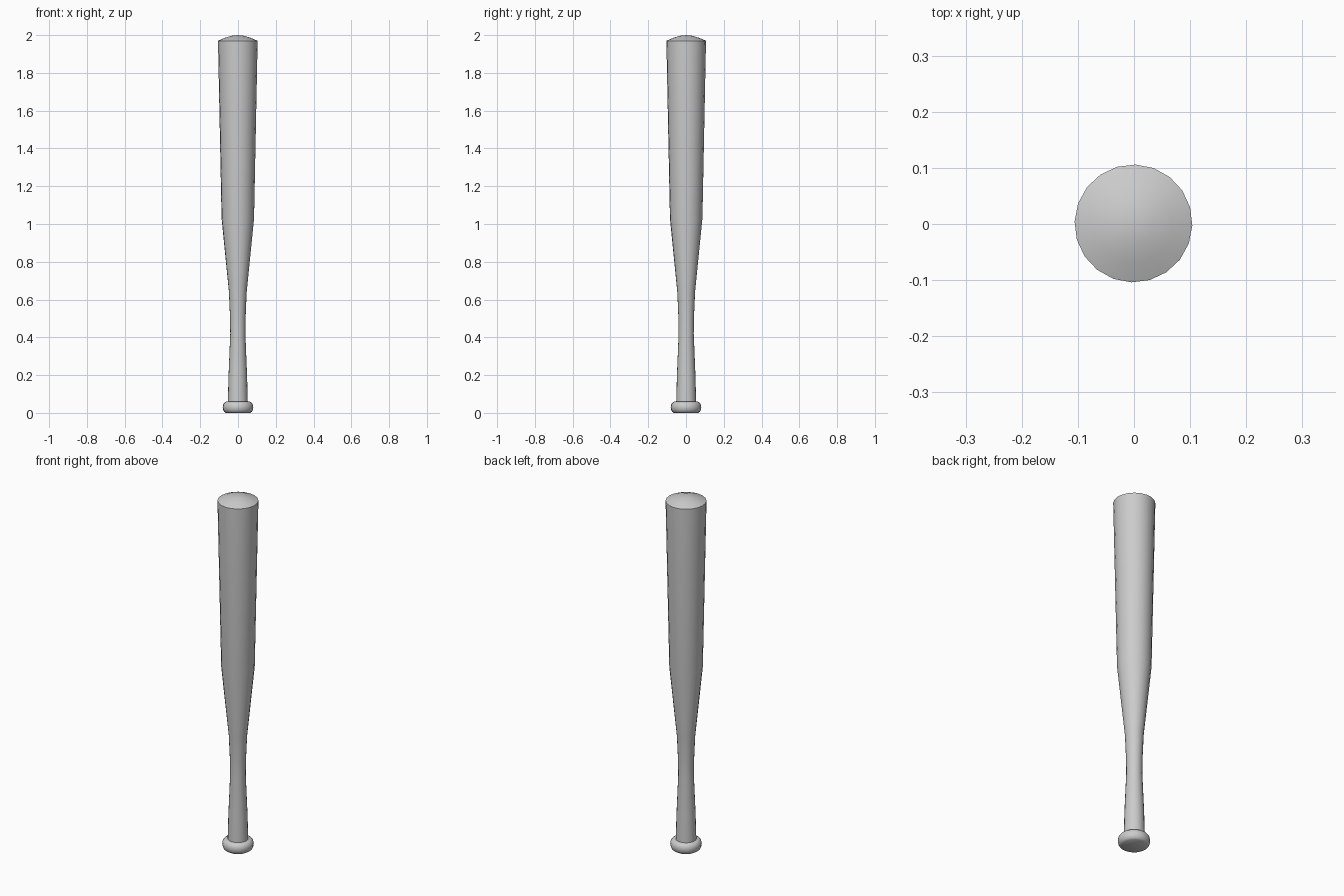
import bpy, bmesh
from math import radians
from mathutils import Vector, Matrix

if "Cube" in bpy.data.objects:
    bpy.data.objects.remove(bpy.data.objects["Cube"])

SIDES = 20


def lathe(name, profile, centre=(0, 0)):
    """Spin a closed (radius, z) profile around z."""
    bm = bmesh.new()
    turn = Matrix.Rotation(radians(-2), 3, 'Z')
    verts = [bm.verts.new(turn @ Vector((r, 0, z))) for r, z in profile]
    edges = [bm.edges.new(pair) for pair in zip(verts, verts[1:])]
    bmesh.ops.spin(bm, geom=verts + edges, cent=(0, 0, 0), axis=(0, 0, 1),
                   angle=radians(360), steps=SIDES, use_duplicate=False)
    bmesh.ops.remove_doubles(bm, verts=bm.verts, dist=1e-4)
    bmesh.ops.recalc_face_normals(bm, faces=bm.faces)
    mesh = bpy.data.meshes.new(name)
    bm.to_mesh(mesh)
    bm.free()
    obj = bpy.data.objects.new(name, mesh)
    obj.location = (*centre, 0)
    bpy.context.collection.objects.link(obj)
    bpy.ops.object.select_all(action='DESELECT')
    obj.select_set(True)
    bpy.context.view_layer.objects.active = obj
    bpy.ops.object.shade_smooth_by_angle(angle=radians(35))
    return obj


# Bat body: flared grip, taper, barrel and shallow domed end
lathe("bat_body", [
    (0, 0.05), (0.053, 0.05), (0.049, 0.2), (0.040, 0.42), (0.041, 0.50),
    (0.047, 0.64), (0.086, 1.03), (0.105, 1.97),
    (0.070, 1.985), (0.035, 1.996), (0, 2.0),
], centre=(-0.001, 0.001))

# Rounded knob at the bottom of the grip
lathe("grip_knob", [
    (0, 0), (0.064, 0), (0.073, 0.006), (0.079, 0.017), (0.081, 0.030),
    (0.079, 0.043), (0.073, 0.053), (0.064, 0.059), (0, 0.059),
])
